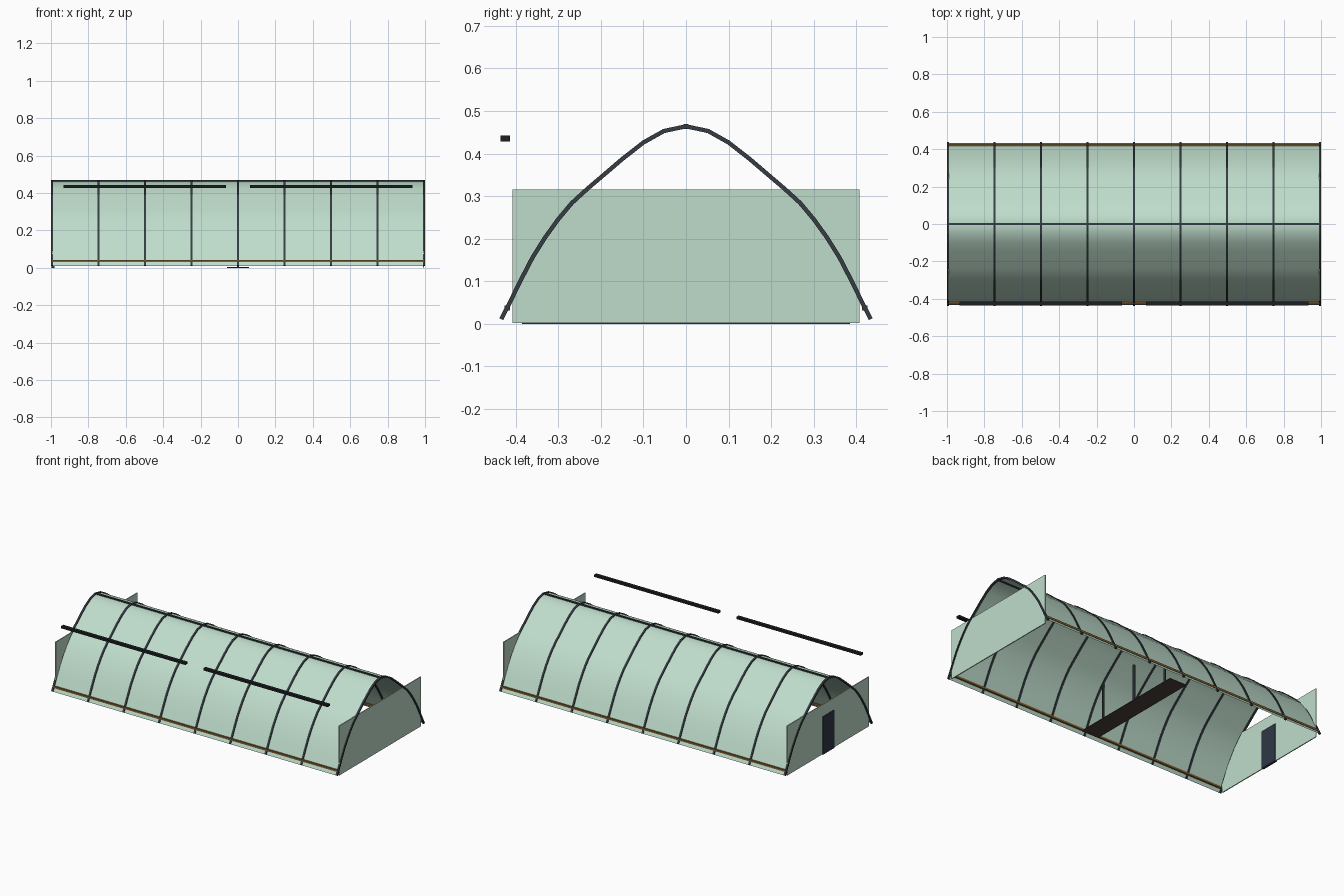
import bpy, bmesh
from mathutils import Vector

if "Cube" in bpy.data.objects:
    bpy.data.objects.remove(bpy.data.objects["Cube"])


def material(name, color):
    m = bpy.data.materials.new(name)
    m.diffuse_color = color
    m.use_nodes = True
    m.node_tree.nodes["Principled BSDF"].inputs["Base Color"].default_value = m.diffuse_color
    return m


film = material("green_film", (0.52, 0.72, 0.60, 0.9))
steel = material("dark_steel", (0.035, 0.045, 0.055, 1))
timber = material("timber", (0.22, 0.12, 0.03, 1))
black = material("black_plastic", (0.012, 0.013, 0.016, 1))
door_mat = material("door_dark", (0.03, 0.04, 0.06, 1))
path_mat = material("path_brown", (0.07, 0.05, 0.045, 1))


def finish(name, bm, mat):
    bmesh.ops.recalc_face_normals(bm, faces=bm.faces)
    me = bpy.data.meshes.new(name)
    bm.to_mesh(me)
    bm.free()
    me.materials.append(mat)
    ob = bpy.data.objects.new(name, me)
    bpy.context.collection.objects.link(ob)
    return ob


def box(name, lo, hi, mat):
    bm = bmesh.new()
    bmesh.ops.create_cube(bm, size=1)
    for v in bm.verts:
        v.co = Vector([l + (c + 0.5) * (h - l) for l, h, c in zip(lo, hi, v.co)])
    return finish(name, bm, mat)


# Arch profile in (y, z), mirrored from the half on +y
half = [(0.434, 0.011), (0.413, 0.052), (0.390, 0.099), (0.361, 0.155),
        (0.331, 0.203), (0.300, 0.246), (0.268, 0.284), (0.232, 0.317),
        (0.192, 0.351), (0.150, 0.387), (0.100, 0.426), (0.052, 0.453)]
arch = half + [(0, 0.464)] + [(-y, z) for y, z in reversed(half)]


def offset_arch(d):
    out = []
    for i, (y, z) in enumerate(arch):
        a = Vector(arch[max(i - 1, 0)])
        b = Vector(arch[min(i + 1, len(arch) - 1)])
        t = (b - a).normalized()
        out.append((y + t.y * d, z - t.x * d))
    return out


# Film cover: one smooth sheet over the arch
bm = bmesh.new()
rows = [[bm.verts.new((x, y, z)) for y, z in arch] for x in (-0.997, 0.997)]
for i in range(len(arch) - 1):
    bm.faces.new((rows[0][i], rows[1][i], rows[1][i + 1], rows[0][i + 1]))
cover = finish("film_cover", bm, film)
if cover.data.polygons[len(arch) // 2].normal.z < 0:
    cover.data.flip_normals()
for p in cover.data.polygons:
    p.use_smooth = True


# Hoops: square tubes bent along the arch
def hoop(name, x, w=0.006, t=0.005):
    bm = bmesh.new()
    inner, outer = offset_arch(-t), offset_arch(t)
    rings = []
    for a, b in zip(inner, outer):
        rings.append([bm.verts.new(c) for c in
                      ((x - w, *a), (x + w, *a), (x + w, *b), (x - w, *b))])
    for r, s in zip(rings, rings[1:]):
        for k in range(4):
            bm.faces.new((r[k], r[(k + 1) % 4], s[(k + 1) % 4], s[k]))
    bm.faces.new(rings[0])
    bm.faces.new(rings[-1])
    finish(name, bm, steel)


for i in range(9):
    hoop(f"hoop_{i + 1}", (-1 + i * 0.25) * 0.994)

# Ridge bar
box("ridge_bar", (-1, -0.006, 0.458), (1, 0.006, 0.469), steel)

# Timber base rails and end walls on both sides
for s, side in ((-1, "front"), (1, "back")):
    box(f"base_rail_{side}", (-0.995, s * 0.42 - 0.007, 0.031),
        (0.995, s * 0.42 + 0.007, 0.043), timber)
for s, side in ((-1, "left"), (1, "right")):
    box(f"end_wall_{side}", (s * 0.991 - 0.003, -0.408, 0.002),
        (s * 0.991 + 0.003, 0.408, 0.315), film)

# Door in the left end wall
box("door", (-0.998, -0.058, 0), (-0.982, 0.058, 0.24), door_mat)

# Cross path with three inner posts
box("path", (-0.06, -0.385, 0), (0.06, 0.385, 0.004), path_mat)
for i, y in enumerate((-0.27, 0, 0.27)):
    box(f"post_{i + 1}", (-0.005, y - 0.005, 0.004), (0.005, y + 0.005, 0.28), steel)

# Rolled side vents hanging off the front
for s, side in ((-1, "left"), (1, "right")):
    x0, x1 = sorted((s * 0.063, s * 0.932))
    box(f"side_vent_{side}", (x0, -0.436, 0.428), (x1, -0.414, 0.442), black)
